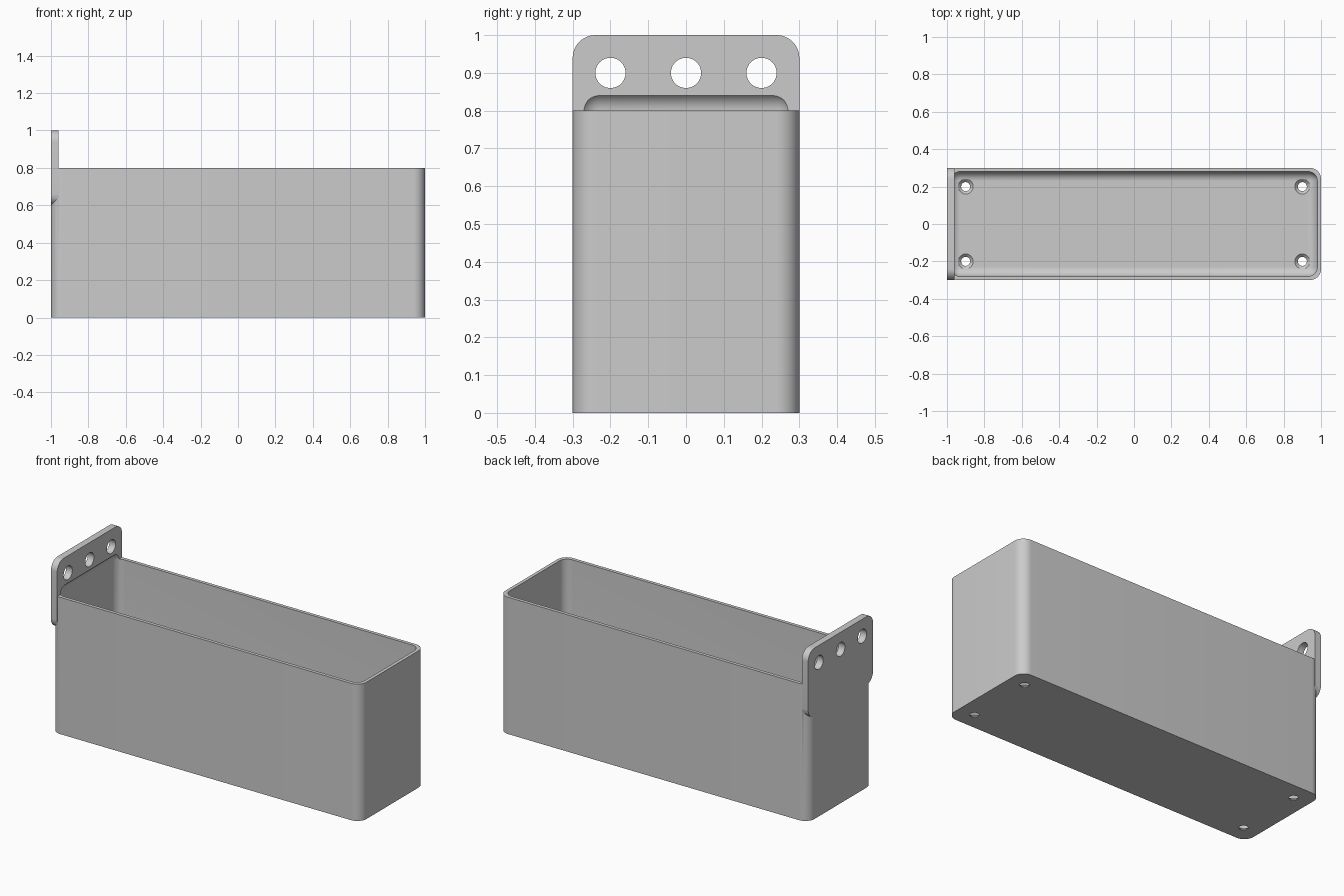
import bpy, bmesh
from math import pi, sin, cos
from mathutils import Matrix, Vector

default = bpy.data.objects.get("Cube")
if default:
    bpy.data.objects.remove(default, do_unlink=True)

WALL = 0.02
RADIUS = 0.06

grey = bpy.data.materials.new("plain grey")
grey.use_nodes = True
colour = (0.6, 0.6, 0.6, 1)
grey.diffuse_color = colour
grey.node_tree.nodes["Principled BSDF"].inputs["Base Color"].default_value = colour


def make_object(name, bm):
    bmesh.ops.recalc_face_normals(bm, faces=bm.faces)
    mesh = bpy.data.meshes.new(name)
    bm.to_mesh(mesh)
    bm.free()
    mesh.materials.append(grey)
    obj = bpy.data.objects.new(name, mesh)
    bpy.context.collection.objects.link(obj)
    return obj


def rounded_slab(name, width, height, depth, radius, matrix, steps=12):
    """Rounded rectangle in XY, extruded along +Z, then placed by matrix."""
    bm = bmesh.new()
    verts = []
    for quarter, (sx, sy) in enumerate([(1, 1), (-1, 1), (-1, -1), (1, -1)]):
        cx, cy = sx * (width / 2 - radius), sy * (height / 2 - radius)
        for i in range(steps + 1):
            a = (quarter + i / steps) * pi / 2
            verts.append(bm.verts.new((cx + radius * cos(a), cy + radius * sin(a), 0)))
    face = bm.faces.new(verts)
    top = bmesh.ops.extrude_face_region(bm, geom=[face])["geom"]
    bmesh.ops.translate(bm, vec=(0, 0, depth),
                        verts=[v for v in top if isinstance(v, bmesh.types.BMVert)])
    bm.transform(matrix)
    return make_object(name, bm)


def cone(name, r_low, r_high, length, centre, axis="Z"):
    bm = bmesh.new()
    bmesh.ops.create_cone(bm, cap_ends=True, segments=40,
                          radius1=r_low, radius2=r_high, depth=length)
    turn = Matrix.Rotation(pi / 2, 4, "Y") if axis == "X" else Matrix()
    bm.transform(Matrix.Translation(centre) @ turn)
    return make_object(name, bm)


def combine(target, tool, operation):
    """Apply a boolean and discard the tool."""
    mod = target.modifiers.new(operation.lower(), "BOOLEAN")
    mod.operation, mod.solver, mod.object = operation, "EXACT", tool
    tool.hide_render = True
    graph = bpy.context.evaluated_depsgraph_get()
    mesh = bpy.data.meshes.new_from_object(target.evaluated_get(graph))
    target.modifiers.clear()
    target.data = mesh
    bpy.data.objects.remove(tool, do_unlink=True)


# Outer box with rounded upright corners
box = rounded_slab("wall_mounted_box", 2, 0.6, 0.8, RADIUS, Matrix())

# Upright mounting plate on the right end
plate_axes = Matrix(((0, 0, 1, -1), (1, 0, 0, 0), (0, 1, 0, 0.8), (0, 0, 0, 1)))
plate = rounded_slab("mounting_plate", 0.6, 0.4, 0.04, RADIUS, plate_axes)
combine(box, plate, "UNION")

# Cavity rounded on every edge; its top leaves a cove in the plate
bm = bmesh.new()
bmesh.ops.create_cube(bm, size=1)
size = Vector((2 - 2 * WALL, 0.6 - 2 * WALL, 0.85 - WALL))
bm.transform(Matrix.Translation((0, 0, WALL + size.z / 2)) @ Matrix.Diagonal((*size, 1)))
bmesh.ops.bevel(bm, geom=bm.edges[:], offset=0.05, segments=10, profile=0.5,
                affect="EDGES", clamp_overlap=True)
combine(box, make_object("cavity_cutter", bm), "DIFFERENCE")

# Three mounting holes through the plate
for y in (-0.2, 0, 0.2):
    combine(box, cone("plate_hole", 0.04, 0.04, 0.2, (-1, y, 0.9), "X"), "DIFFERENCE")

# Four countersunk holes in the floor
for x in (-0.9, 0.9):
    for y in (-0.2, 0.2):
        combine(box, cone("floor_hole", 0.024, 0.024, 0.1, (x, y, 0)), "DIFFERENCE")
        combine(box, cone("countersink", 0.02, 0.044, 0.024, (x, y, 0.012)), "DIFFERENCE")

# Smooth curves, crisp edges
bpy.ops.object.select_all(action="DESELECT")
box.select_set(True)
bpy.context.view_layer.objects.active = box
bpy.ops.object.shade_smooth_by_angle(angle=pi / 6)
